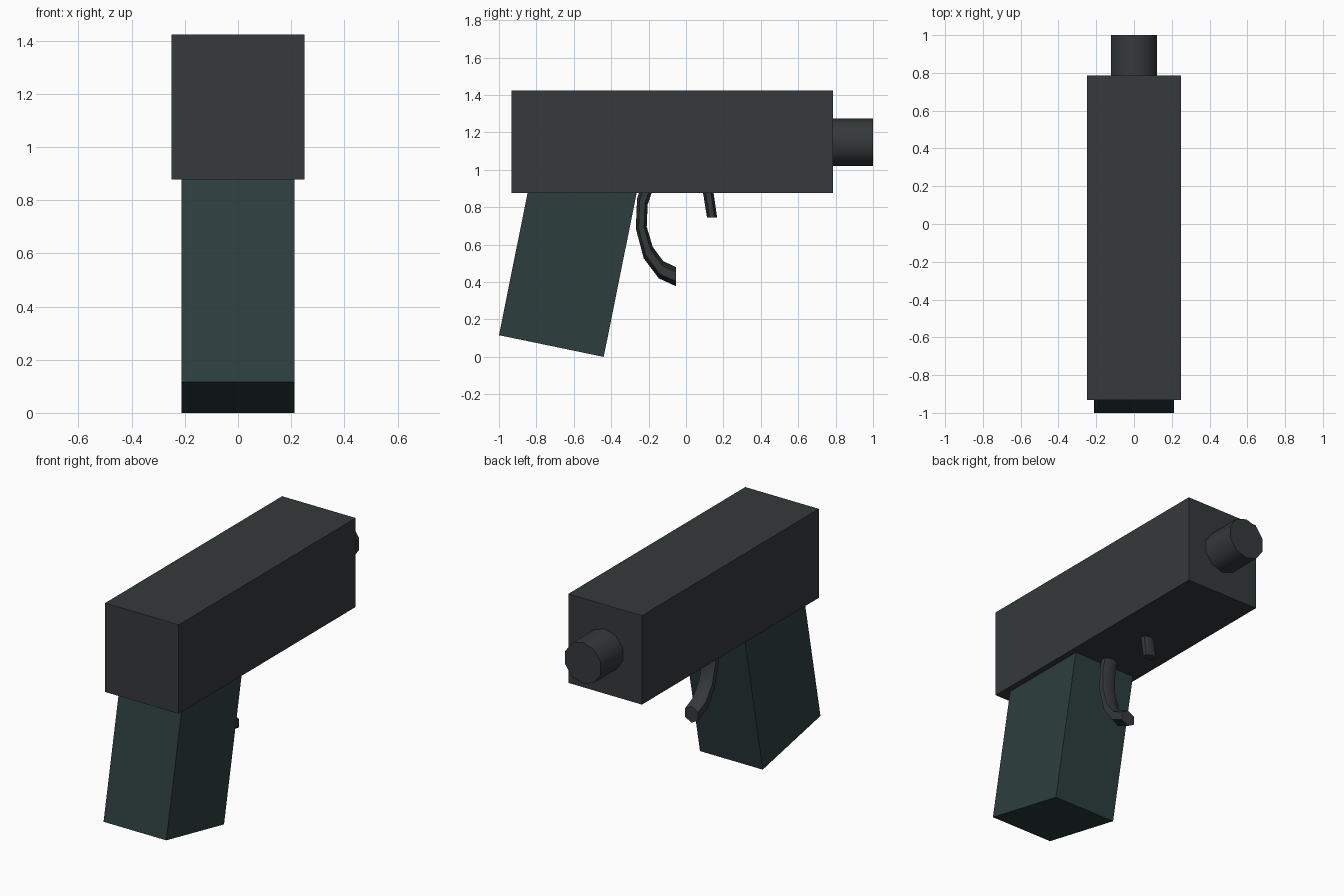
import bpy, bmesh, math

if "Cube" in bpy.data.objects:
    bpy.data.objects.remove(bpy.data.objects["Cube"])


def material(name, color):
    m = bpy.data.materials.new(name)
    m.diffuse_color = (*color, 1)
    m.use_nodes = True
    m.node_tree.nodes["Principled BSDF"].inputs["Base Color"].default_value = m.diffuse_color
    return m


DARK = material("dark_metal", (0.036, 0.041, 0.043))
GREEN = material("dark_green", (0.026, 0.048, 0.048))


def loft(name, rings, mat, smooth=False):
    """Bridge a list of equal-sized point rings and cap both ends."""
    bm = bmesh.new()
    rows = [[bm.verts.new(p) for p in ring] for ring in rings]
    n = len(rows[0])
    for a, b in zip(rows, rows[1:]):
        for i in range(n):
            j = (i + 1) % n
            bm.faces.new((a[i], a[j], b[j], b[i]))
    bm.faces.new(rows[0][::-1])
    bm.faces.new(rows[-1])
    bmesh.ops.recalc_face_normals(bm, faces=bm.faces)
    me = bpy.data.meshes.new(name)
    bm.to_mesh(me)
    bm.free()
    me.materials.append(mat)
    ob = bpy.data.objects.new(name, me)
    bpy.context.collection.objects.link(ob)
    if smooth:
        bpy.ops.object.select_all(action='DESELECT')
        ob.select_set(True)
        bpy.context.view_layer.objects.active = ob
        bpy.ops.object.shade_smooth_by_angle(angle=math.radians(62))
    return ob


def block(name, profile, half_width, mat):
    """Extrude a y-z side profile symmetrically along x."""
    return loft(name, [[(x, y, z) for y, z in profile]
                       for x in (-half_width, half_width)], mat)


def tube(name, path, half_x, mat, sides=6):
    """Each path entry gives the rear and front (y, z) edge of the tube."""
    rings = []
    for (y0, z0), (y1, z1) in path:
        ring = []
        for i in range(sides):
            a = math.tau * i / sides
            t = 0.5 + 0.5 * math.cos(a)
            ring.append((half_x * math.sin(a), y0 + (y1 - y0) * t, z0 + (z1 - z0) * t))
        rings.append(ring)
    return loft(name, rings, mat, smooth=True)


# Main body
block("body", [(-0.932, 0.877), (0.785, 0.877), (0.785, 1.423), (-0.932, 1.423)], 0.25, DARK)

# Slanted grip, its top buried in the body
block("grip", [(-1.0, 0.116), (-0.44, 0.0), (-0.255, 0.92), (-0.815, 1.036)], 0.213, GREEN)

# Ten-sided muzzle
R = 0.127
loft("muzzle", [[(R * math.sin(math.tau * i / 10), y, 1.148 + R * math.cos(math.tau * i / 10))
                 for i in range(10)] for y in (0.7, 1.0)], DARK, smooth=True)

# Curved rear lever
tube("rear_lever", [((-0.235, 0.93), (-0.165, 0.93)),
                    ((-0.262, 0.845), (-0.205, 0.815)),
                    ((-0.268, 0.685), (-0.21, 0.695)),
                    ((-0.226, 0.527), (-0.178, 0.588)),
                    ((-0.146, 0.42), (-0.122, 0.512)),
                    ((-0.054, 0.378), (-0.054, 0.48))], 0.052, DARK)

# Short front stub
tube("front_stub", [((0.082, 0.92), (0.141, 0.92)),
                    ((0.094, 0.86), (0.15, 0.86)),
                    ((0.112, 0.746), (0.166, 0.746))], 0.042, DARK)
